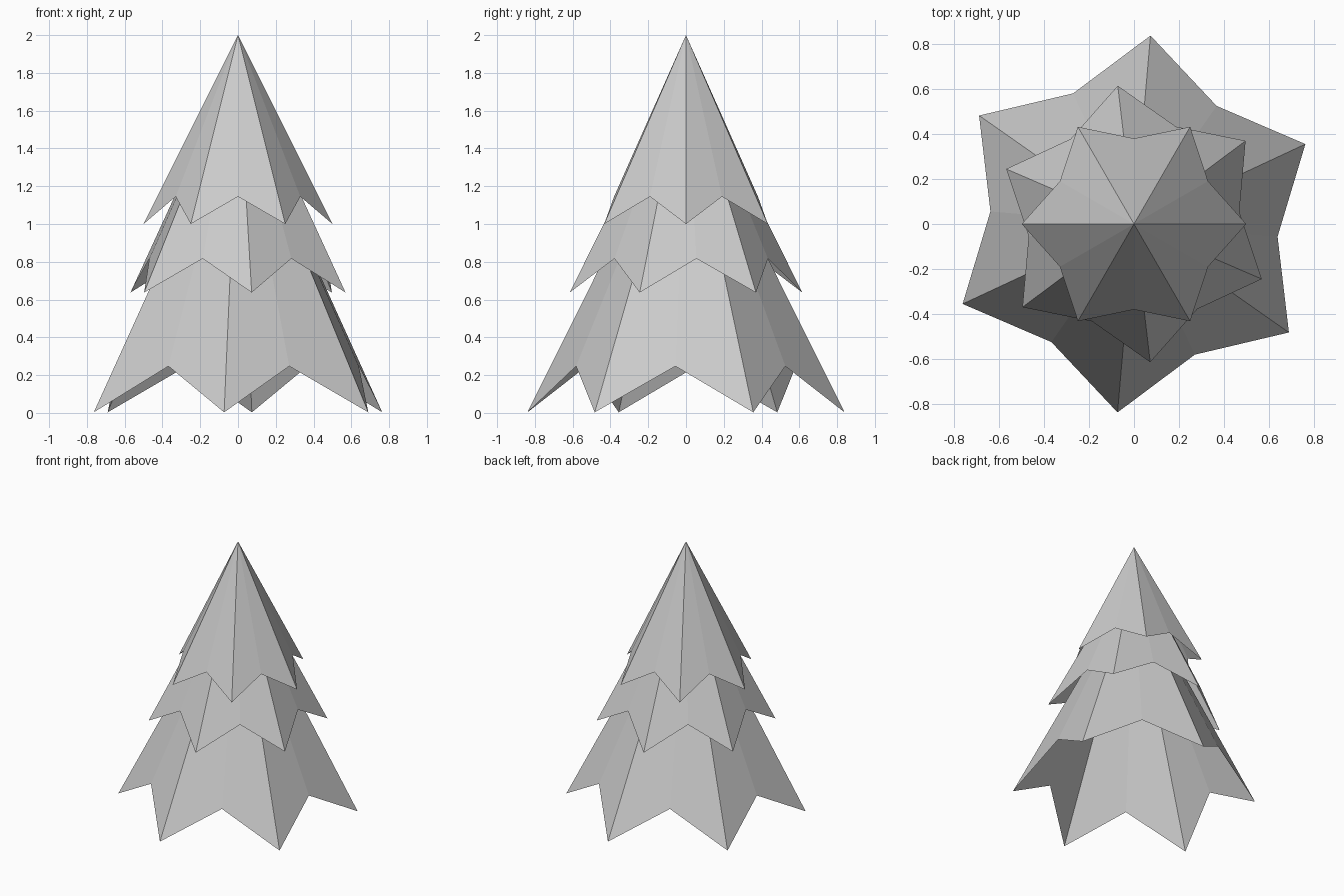
import bpy
import bmesh
from math import radians, sin, cos

if "Cube" in bpy.data.objects:
    bpy.data.objects.remove(bpy.data.objects["Cube"])


def foliage_tier(name, base_z, size, turn):
    """Open six-sided cone with a zigzag hem: long tips at corners, raised notches between."""
    bm = bmesh.new()
    apex = bm.verts.new((0, 0, base_z + size))
    ring = []
    for i in range(12):
        a = radians(turn + 30 * i)
        r, z = (0.5, 0.0) if i % 2 == 0 else (0.381, 0.145)
        ring.append(bm.verts.new((r * size * cos(a), r * size * sin(a), base_z + z * size)))
    for i in range(12):
        bm.faces.new((apex, ring[i], ring[(i + 1) % 12]))
    mesh = bpy.data.meshes.new(name)
    bm.to_mesh(mesh)
    bm.free()
    obj = bpy.data.objects.new(name, mesh)
    bpy.context.collection.objects.link(obj)
    return obj


# Three stacked tiers, each twisted differently
foliage_tier("lower_branches", 0.003, 1.685, 25)
foliage_tier("middle_branches", 0.637, 1.24, 36.7)
foliage_tier("top_branches", 1.0, 1.0, 0)
